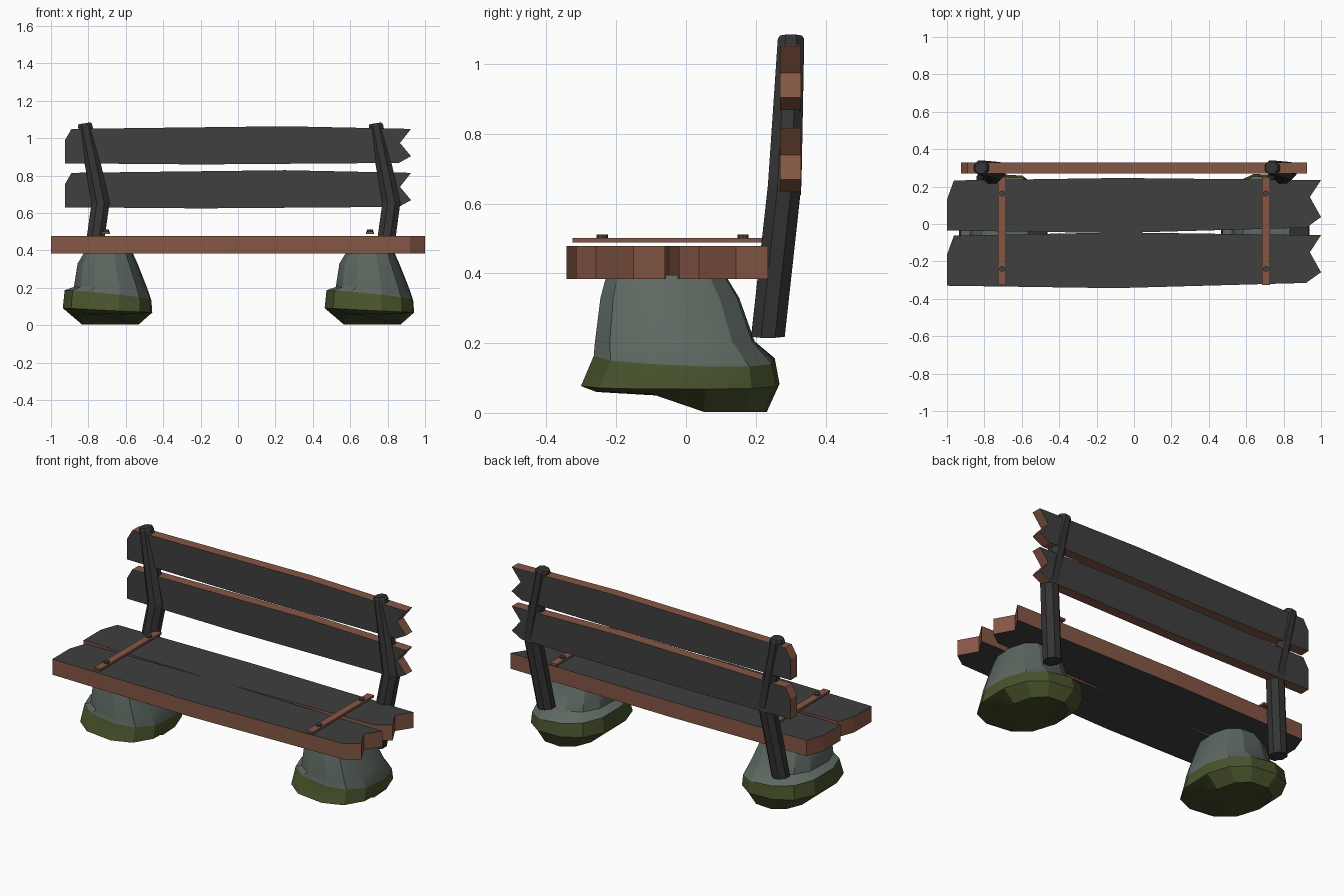
import bpy, bmesh, math
from mathutils import Vector

if "Cube" in bpy.data.objects:
    bpy.data.objects.remove(bpy.data.objects["Cube"])


def material(name, rgb):
    m = bpy.data.materials.new(name)
    m.diffuse_color = (*rgb, 1)
    m.use_nodes = True
    m.node_tree.nodes["Principled BSDF"].inputs["Base Color"].default_value = m.diffuse_color
    return m


DARK = material("charcoal plank", (0.05, 0.05, 0.05))
POST = material("dark post", (0.035, 0.035, 0.036))
BROWN = material("cut wood brown", (0.235, 0.095, 0.06))
ROCK = material("grey stone", (0.11, 0.14, 0.12))
MOSS = material("moss green", (0.065, 0.085, 0.025))
BOLT = material("bolt grey", (0.05, 0.06, 0.05))


def finish(name, bm, mats):
    bmesh.ops.recalc_face_normals(bm, faces=bm.faces)
    me = bpy.data.meshes.new(name)
    bm.to_mesh(me)
    bm.free()
    for m in mats:
        me.materials.append(m)
    ob = bpy.data.objects.new(name, me)
    bpy.context.collection.objects.link(ob)
    return ob


def plank(name, outline, to3d, lo, hi):
    """Extrude an outline; broad faces dark, cut edges brown."""
    bm = bmesh.new()
    a = [bm.verts.new(to3d(u, v, lo)) for u, v in outline]
    b = [bm.verts.new(to3d(u, v, hi)) for u, v in outline]
    bm.faces.new(a)
    bm.faces.new(b)
    n = len(a)
    for i in range(n):
        j = (i + 1) % n
        bm.faces.new((a[i], a[j], b[j], b[i])).material_index = 1
    return finish(name, bm, [DARK, BROWN])


# Seat planks: chamfered left end, split right end
seat = [(-1, -0.035), (-0.1, -0.048), (0.92, -0.02), (1, 0.037), (0.94, 0.144),
        (1, 0.235), (-0.08, 0.25), (-0.963, 0.233), (-1, 0.13)]
flat = lambda u, v, t: (u, v, t)
plank("seat_plank_back", [(u, min(v, 0.246)) for u, v in seat], flat, 0.384, 0.478)
plank("seat_plank_front", [(u, v - 0.295) for u, v in seat], flat, 0.384, 0.478)

# Backrest planks
back = [(-0.925, 0.866), (-0.2, 0.86), (0.86, 0.868), (0.925, 0.904), (0.866, 0.975),
        (0.925, 1.05), (0.25, 1.064), (-0.89, 1.05), (-0.925, 0.99)]
upright = lambda u, v, t: (u, t, v)
plank("back_plank_upper", back, upright, 0.27, 0.33)
plank("back_plank_lower", [(u, v - 0.235) for u, v in back], upright, 0.27, 0.33)


# Bent posts
def post(name, dx):
    path = [(-0.795, 0.235, 0.22, 0.052), (-0.735, 0.283, 0.655, 0.052),
            (-0.818, 0.301, 1.07, 0.041), (-0.82, 0.301, 1.08, 0.034)]
    bm = bmesh.new()
    rings = []
    for k, (x, y, z, r) in enumerate(path):
        ring = []
        for i in range(8):
            a = math.tau * (i + 0.5) / 8
            c, s = math.cos(a) * r, math.sin(a) * r
            tilt = (-0.1, 0.0, 0.15, 0.15)[k] * c
            ring.append(bm.verts.new((x + dx + c, y + s, z + tilt)))
        rings.append(ring)
    for a, b in zip(rings, rings[1:]):
        for i in range(8):
            j = (i + 1) % 8
            bm.faces.new((a[i], a[j], b[j], b[i]))
    bm.faces.new(rings[0])
    bm.faces.new(rings[-1])
    finish(name, bm, [POST])


post("post_left", 0)
post("post_right", 1.555)


# Boulder feet: stacked rounded rings, mossy below
def rock(name, dx):
    rings_def = [(0.03, -0.84, -0.53, -0.26, 0.235), (0.08, -0.94, -0.455, -0.305, 0.272),
                 (0.16, -0.93, -0.46, -0.268, 0.258), (0.205, -0.88, -0.485, -0.264, 0.2),
                 (0.33, -0.86, -0.535, -0.248, 0.155), (0.395, -0.82, -0.565, -0.23, 0.115)]
    n = 12
    bm = bmesh.new()
    rings = []
    for k, (z, x0, x1, y0, y1) in enumerate(rings_def):
        ring = []
        for i in range(n):
            a = math.tau * (i + 0.35) / n
            c, s = math.cos(a), math.sin(a)
            c = math.copysign(abs(c) ** 0.8, c)
            s = math.copysign(abs(s) ** 0.8, s)
            x = (x0 + x1) / 2 + (x1 - x0) / 2 * c
            y = (y0 + y1) / 2 + (y1 - y0) / 2 * s
            zz = z
            if k == 0:                       # underside steps down at the back
                zz = 0.06 if y < 0.0 else 0.003
            elif k == 2:                     # wavy moss line
                zz -= 0.025 * c + 0.01 * s
            elif k == 1:
                zz -= 0.012 * c
            ring.append(bm.verts.new((x + dx, y, zz)))
        rings.append(ring)
    for k, (a, b) in enumerate(zip(rings, rings[1:])):
        for i in range(n):
            j = (i + 1) % n
            bm.faces.new((a[i], a[j], b[j], b[i])).material_index = 1 if k < 2 else 0
    hub = bm.verts.new((-0.69 + dx, 0.0, 0.045))
    for i in range(n):
        bm.faces.new((hub, rings[0][i], rings[0][(i + 1) % n])).material_index = 1
    bm.faces.new(rings[-1])
    ob = finish(name, bm, [ROCK, MOSS])
    bpy.ops.object.select_all(action='DESELECT')
    ob.select_set(True)
    bpy.context.view_layer.objects.active = ob
    bpy.ops.object.shade_smooth_by_angle(angle=math.radians(25))


rock("boulder_left", 0)
rock("boulder_right", 1.4)

# Cross straps with bolts
for side, x in (("left", -0.705), ("right", 0.705)):
    bm = bmesh.new()
    bmesh.ops.create_cube(bm, size=1)
    for v in bm.verts:
        v.co = Vector((x + v.co.x * 0.043, -0.037 + v.co.y * 0.578, 0.4945 + v.co.z * 0.013))
    finish("strap_" + side, bm, [BROWN])
    for label, y in (("front", -0.24), ("back", 0.163)):
        bm = bmesh.new()
        bmesh.ops.create_cone(bm, cap_ends=True, segments=8, radius1=0.016, radius2=0.016, depth=0.012)
        bmesh.ops.translate(bm, verts=bm.verts, vec=(x, y, 0.505))
        finish("bolt_%s_%s" % (side, label), bm, [BOLT])
